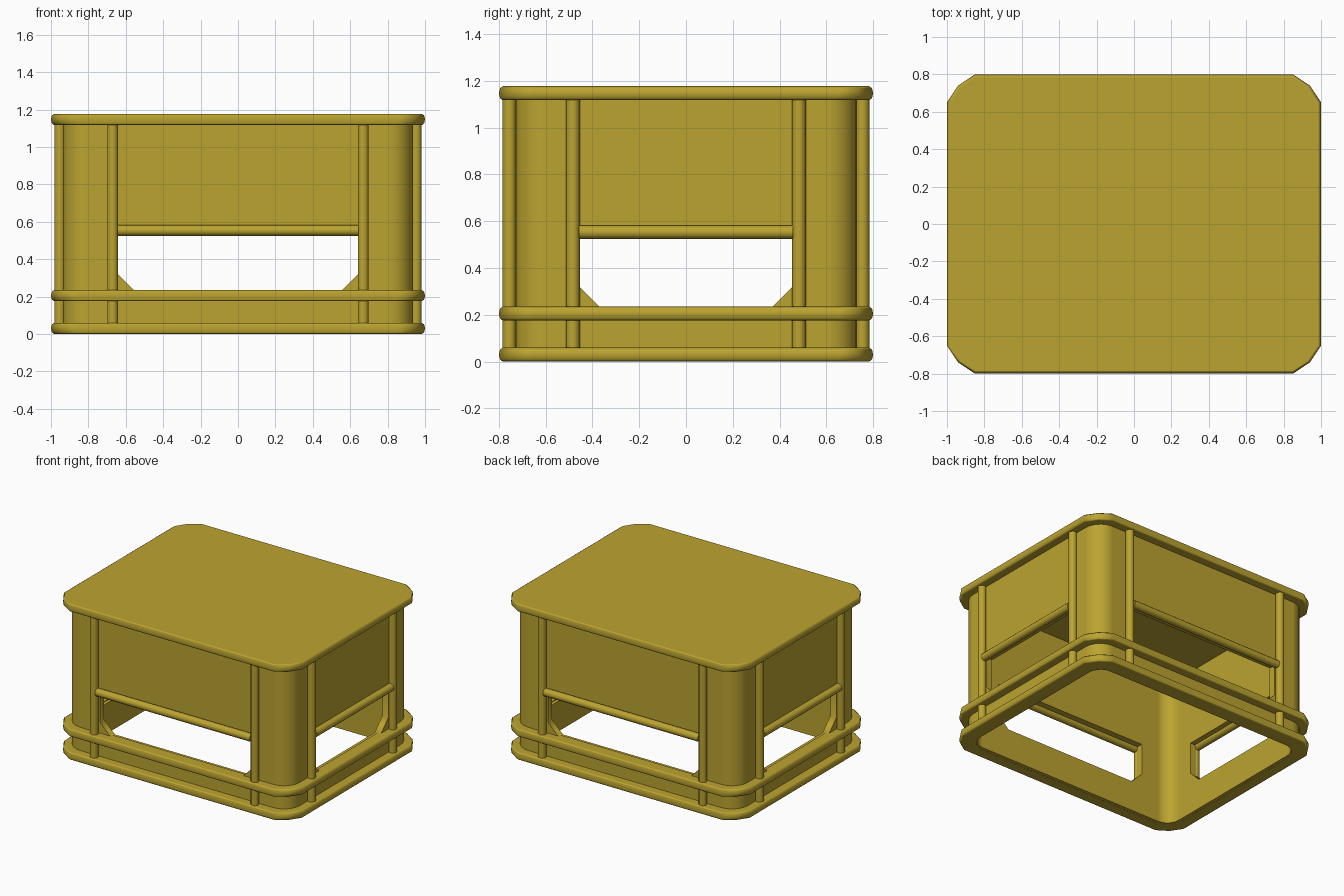
import bpy, bmesh, math
from mathutils import Vector

cube = bpy.data.objects.get("Cube")
if cube:
    bpy.data.objects.remove(cube, do_unlink=True)

mat = bpy.data.materials.new("mustard yellow")
mat.use_nodes = True
COLOUR = (0.5, 0.37, 0.03, 1)
mat.diffuse_color = COLOUR
mat.node_tree.nodes["Principled BSDF"].inputs["Base Color"].default_value = COLOUR


def smooth(ob):
    bpy.ops.object.select_all(action='DESELECT')
    bpy.context.view_layer.objects.active = ob
    ob.select_set(True)
    bpy.ops.object.shade_smooth_by_angle(angle=math.radians(50))


def weight_normals(ob):
    """Keep large flat faces evenly shaded next to rounded edges."""
    mod = ob.modifiers.new("weighted normals", 'WEIGHTED_NORMAL')
    mod.keep_sharp = True
    mod.weight = 100


def finish(name, bm):
    bmesh.ops.recalc_face_normals(bm, faces=bm.faces)
    mesh = bpy.data.meshes.new(name)
    bm.to_mesh(mesh)
    bm.free()
    mesh.materials.append(mat)
    ob = bpy.data.objects.new(name, mesh)
    bpy.context.collection.objects.link(ob)
    smooth(ob)
    return ob


def outline(hx, hy, r, steps, bulge):
    """Rounded rectangle, counter-clockwise; bulge below 1 flattens the corners."""
    pts = []
    for k, (sx, sy) in enumerate([(1, 1), (-1, 1), (-1, -1), (1, -1)]):
        for i in range(steps + 1):
            a = math.pi / 2 * (k + i / steps)
            d = r * bulge if 0 < i < steps else r
            pts.append((sx * (hx - r) + d * math.cos(a), sy * (hy - r) + d * math.sin(a)))
    return pts


def sweep(name, sections, closed, steps=2, bulge=0.85):
    """Skin a list of (half x, half y, corner radius, z) outlines."""
    bm = bmesh.new()
    loops = [[bm.verts.new((x, y, z)) for x, y in outline(hx, hy, r, steps, bulge)]
             for hx, hy, r, z in sections]
    pairs = list(zip(loops, loops[1:]))
    if closed:
        pairs.append((loops[-1], loops[0]))
    else:
        bm.faces.new(loops[0])
        bm.faces.new(loops[-1])
    for a, b in pairs:
        for i in range(len(a)):
            j = (i + 1) % len(a)
            bm.faces.new((a[i], a[j], b[j], b[i]))
    return finish(name, bm)


def rod(name, start, end, r=0.029, sides=12):
    a, b = Vector(start), Vector(end)
    bm = bmesh.new()
    bmesh.ops.create_cone(bm, cap_ends=True, segments=sides, radius1=r, radius2=r,
                          depth=(b - a).length)
    bmesh.ops.rotate(bm, verts=bm.verts,
                     matrix=(b - a).to_track_quat('Z', 'Y').to_matrix())
    bmesh.ops.translate(bm, verts=bm.verts, vec=(a + b) / 2)
    return finish(name, bm)


# Rounded outer edge shared by the rails and the top
def edge_sections(z0, r=0.03, depth=0.017):
    out = []
    for i in range(5):
        a = math.radians(-90 + 45 * i)
        d = depth * (math.cos(a) - 1)
        out.append((1 + d, 0.8 + d, 0.15 + d, z0 + r + r * math.sin(a)))
    return out


def rail(name, z0):
    e = edge_sections(z0)
    inner = [(0.91, 0.705, 0.12, e[-1][3]), (0.91, 0.705, 0.12, e[0][3])]
    weight_normals(sweep(name, e + inner, True))


# Hollow wall shell
shell = sweep("wall_shell", [(0.935, 0.73, 0.13, 0.001), (0.935, 0.73, 0.13, 1.13),
                             (0.885, 0.68, 0.1, 1.13), (0.885, 0.68, 0.1, 0.001)],
              True, steps=5, bulge=1)


# Openings with chamfered lower corners, cut through both pairs of walls
def cut_opening(half, along_x):
    low, top, c = 0.23, 0.555, 0.09
    prof = [(-half, top), (-half, low + c), (-half + c, low),
            (half - c, low), (half, low + c), (half, top)]
    bm = bmesh.new()
    ends = []
    for d in (-1.5, 1.5):
        ends.append([bm.verts.new((d, u, z) if along_x else (u, d, z)) for u, z in prof])
        bm.faces.new(ends[-1])
    for i in range(len(prof)):
        j = (i + 1) % len(prof)
        bm.faces.new((ends[0][i], ends[0][j], ends[1][j], ends[1][i]))
    cutter = finish("opening_cutter", bm)
    cutter.hide_render = True
    mod = shell.modifiers.new("opening", 'BOOLEAN')
    mod.operation = 'DIFFERENCE'
    mod.solver = 'EXACT'
    mod.object = cutter
    bpy.context.view_layer.objects.active = shell
    bpy.ops.object.modifier_apply(modifier=mod.name)
    bpy.data.objects.remove(cutter, do_unlink=True)


cut_opening(0.641, False)
cut_opening(0.455, True)
smooth(shell)
weight_normals(shell)

# Top slab and the two rails
weight_normals(sweep("top_slab", edge_sections(1.117), False))
rail("lower_rail", 0.0)
rail("middle_rail", 0.175)

# Posts and cross bars on each side
PX, PY, BAR_Z = 0.953, 0.755, 0.553
for s, face in ((-1, "front"), (1, "back")):
    for t, side in ((-1, "right"), (1, "left")):
        rod(f"{face}_{side}_post", (t * 0.67, s * PY, 0.02), (t * 0.67, s * PY, 1.14))
    rod(f"{face}_bar", (-0.645, s * PY, BAR_Z), (0.645, s * PY, BAR_Z))
for s, face in ((-1, "right"), (1, "left")):
    for t, side in ((-1, "front"), (1, "back")):
        rod(f"{face}_side_{side}_post", (s * PX, t * 0.483, 0.02), (s * PX, t * 0.483, 1.14))
    rod(f"{face}_side_bar", (s * PX, -0.458, BAR_Z), (s * PX, 0.458, BAR_Z))
